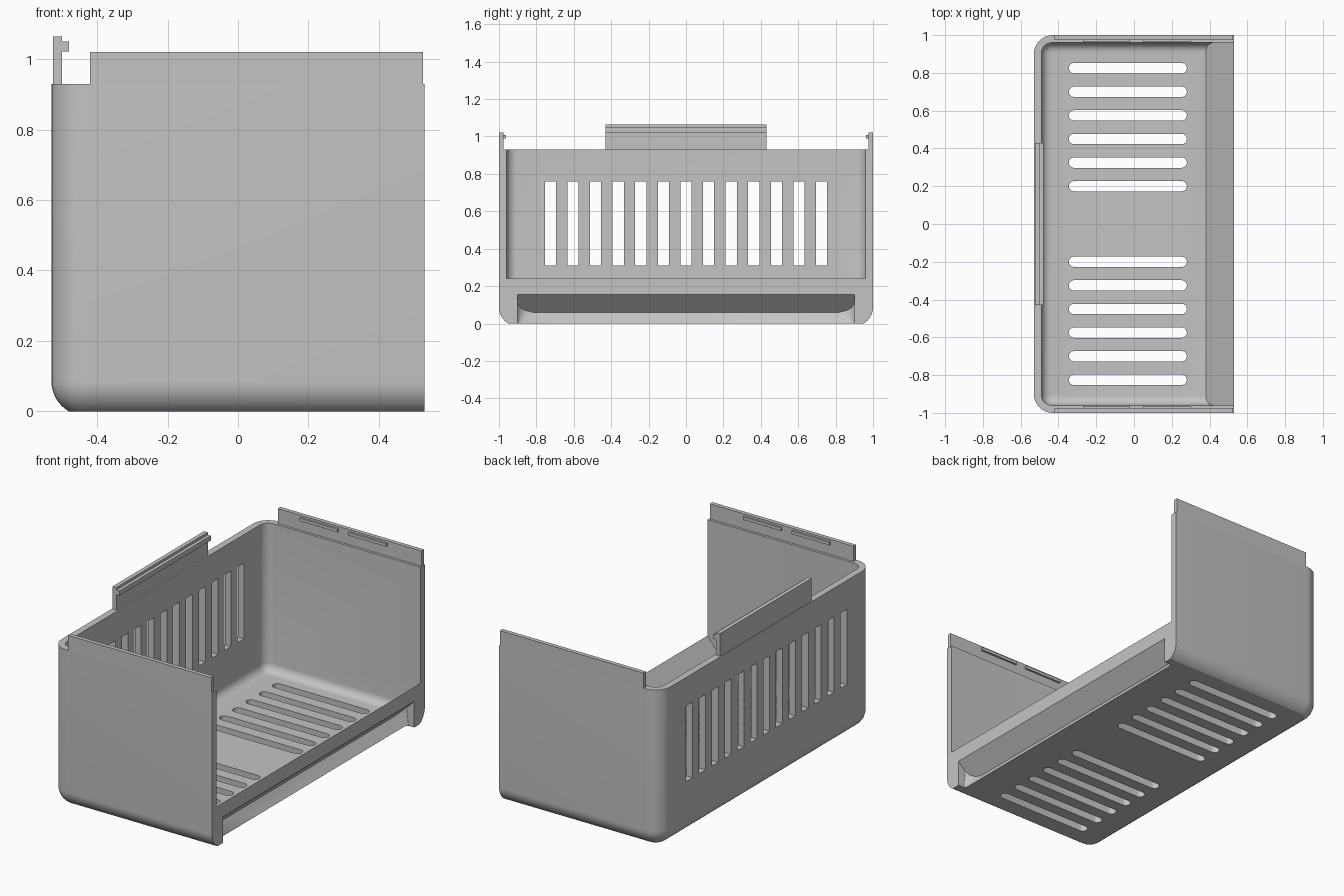
import bpy, bmesh
from math import sin, cos, pi, radians

cube = bpy.data.objects.get("Cube")
if cube:
    bpy.data.objects.remove(cube, do_unlink=True)

grey = bpy.data.materials.new("light grey plastic")
grey.use_nodes = True
grey.diffuse_color = (0.55, 0.55, 0.55, 1)
grey.node_tree.nodes["Principled BSDF"].inputs["Base Color"].default_value = (0.55, 0.55, 0.55, 1)

BACK, FRONT, RIM, WALL = -0.53, 0.53, 0.93, 0.04


def finish(name, bm):
    bmesh.ops.recalc_face_normals(bm, faces=bm.faces)
    mesh = bpy.data.meshes.new(name)
    bm.to_mesh(mesh)
    bm.free()
    mesh.materials.append(grey)
    obj = bpy.data.objects.new(name, mesh)
    bpy.context.collection.objects.link(obj)
    return obj


def loft(bm, rings):
    """Closed solid through rings of equal length."""
    rows = [[bm.verts.new(p) for p in ring] for ring in rings]
    n = len(rows[0])
    for a, b in zip(rows, rows[1:]):
        for i in range(n):
            j = (i + 1) % n
            bm.faces.new((a[i], a[j], b[j], b[i]))
    bm.faces.new(rows[0])
    bm.faces.new(rows[-1])


def box(bm, x0, x1, y0, y1, z0, z1):
    loft(bm, [[(x0, y0, z), (x1, y0, z), (x1, y1, z), (x0, y1, z)] for z in (z0, z1)])


def u_ring(inset, radius, x_end, z, steps=8):
    """Tray outline, rounded at the two back corners and straight at the front."""
    x, y = BACK + inset, 1 - inset
    arc = [(x + radius * (1 - sin(a)), y - radius * (1 - cos(a)))
           for a in (pi / 2 * i / steps for i in range(steps + 1))]
    arc = [(px, py) for px, py in reversed(arc)]
    upper = [(x_end, y, z)] + [(px, py, z) for px, py in reversed(arc)]
    return upper + [(px, -py, z) for px, py, _ in reversed(upper)]


def cut(target, cutter):
    mod = target.modifiers.new("cut", "BOOLEAN")
    mod.operation = "DIFFERENCE"
    mod.solver = "EXACT"
    mod.object = cutter
    cutter.hide_render = True
    bpy.context.view_layer.objects.active = target
    bpy.ops.object.modifier_apply(modifier=mod.name)
    bpy.data.objects.remove(cutter, do_unlink=True)


# Outer tray block with a rounded lower edge
bm = bmesh.new()
rings = []
for i in range(9):
    a = radians(60) * (1 - i / 8)
    d = 0.1 * (1 - cos(a))
    rings.append(u_ring(d, 0.1 - d, FRONT, 0.0866 - 0.1 * sin(a)))
rings.append(u_ring(0, 0.1, FRONT, RIM))
loft(bm, rings)
tray = finish("tray", bm)

# Cavity, filleted at the floor
bm = bmesh.new()
rings = []
for i in range(7):
    a = pi / 2 * (1 - i / 6)
    d = 0.05 * (1 - cos(a))
    rings.append(u_ring(WALL + d, 0.055 - d, 0.7, 0.1 - 0.05 * sin(a)))
rings.append(u_ring(WALL, 0.055, 0.7, 1.2))
loft(bm, rings)
cavity = finish("cavity_cutter", bm)

# Sloped front sill, kept out of the cavity
bm = bmesh.new()
sill = [(0.2615, -0.1), (0.38, 0.05), (0.53, 0.24), (0.9, 0.24), (0.9, -0.1)]
loft(bm, [[(x, y, z) for x, z in sill] for y in (-1.2, 1.2)])
cut(cavity, finish("sill_wedge", bm))
cut(tray, cavity)

# Finger groove under the sill, with softened ends
bm = bmesh.new()
groove = [(0.6, 0.225, 0.9), (0.48, 0.105, 0.9), (0.46, 0.085, 0.885),
          (0.445, 0.07, 0.86), (0.435, 0.06, 0.82), (0.495, -0.02, 0.9), (0.6, -0.02, 0.9)]
for x, z, y in groove:
    for s in (-1, 1):
        bm.verts.new((x, s * y, z))
bmesh.ops.convex_hull(bm, input=bm.verts)
cut(tray, finish("groove_cutter", bm))

# Vent slots: upright in the back wall, round-ended in the floor
bm = bmesh.new()
for i in range(-6, 7):
    y = i * 0.1208
    box(bm, -0.7, -0.45, y - 0.03, y + 0.03, 0.31, 0.76)
r = 0.0275
for s in (-1, 1):
    for i in range(6):
        y = s * (0.2 + 0.125 * i)
        outline = []
        for cx, start in ((0.28 - r, -pi / 2), (-0.345 + r, pi / 2)):
            for k in range(9):
                a = start + pi * k / 8
                outline.append((cx + r * cos(a), y + r * sin(a)))
        loft(bm, [[(px, py, z) for px, py in outline] for z in (-0.1, 0.08)])
cut(tray, finish("slot_cutter", bm))

# Side rim lips with snap ridges
for s, side in ((-1, "front"), (1, "back")):
    bm = bmesh.new()
    box(bm, -0.42, 0.525, *sorted((s * 0.975, s)), RIM, 1.02)
    for x0 in (-0.27, 0.05):
        box(bm, x0, x0 + 0.25, *sorted((s * 0.963, s * 0.975)), 0.99, 1.008)
    finish(side + "_rim_lip", bm)

# Latch tab on the back wall, with its hook
bm = bmesh.new()
tab = [(-0.525, RIM), (-0.5, RIM), (-0.5, 1.022), (-0.48, 1.022),
       (-0.48, 1.05), (-0.5, 1.05), (-0.5, 1.065), (-0.525, 1.065)]
loft(bm, [[(x, y, z) for x, z in tab] for y in (-0.43, 0.43)])
finish("latch_tab", bm)

# Smooth the rounded edges only
bpy.ops.object.select_all(action="DESELECT")
tray.select_set(True)
bpy.context.view_layer.objects.active = tray
bpy.ops.object.shade_smooth_by_angle(angle=radians(30))
